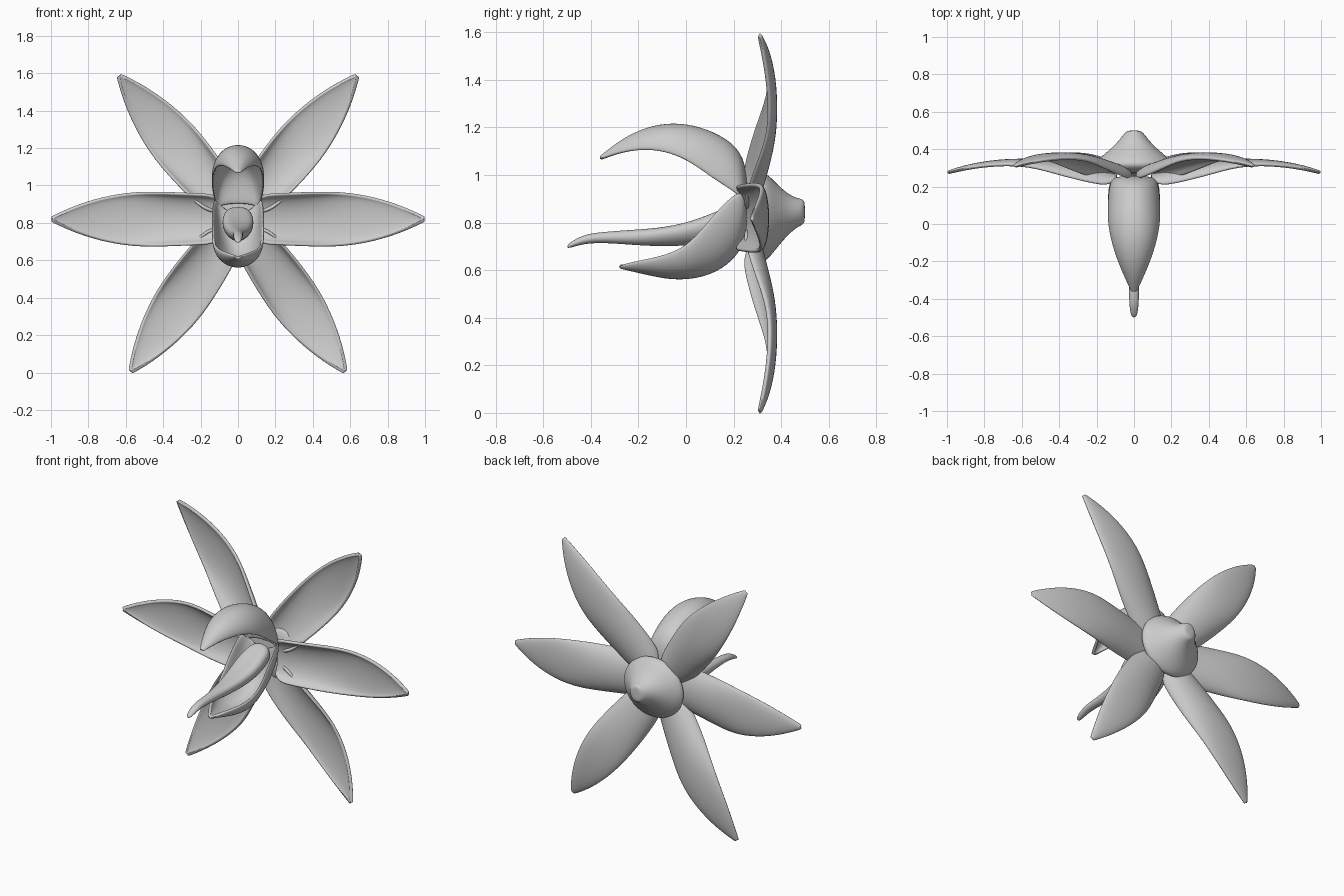
import bpy, math
from mathutils import Vector, Matrix


def finish(name, verts, faces, thickness=0, levels=2):
    me = bpy.data.meshes.new(name)
    me.from_pydata(verts, [], faces)
    me.update()
    for p in me.polygons:
        p.use_smooth = True
    ob = bpy.data.objects.new(name, me)
    bpy.context.collection.objects.link(ob)
    if thickness:
        s = ob.modifiers.new("thick", 'SOLIDIFY')
        s.thickness = thickness
        s.offset = 0
    m = ob.modifiers.new("smooth", 'SUBSURF')
    m.levels = m.render_levels = levels
    return ob


def petal(name, stations, thickness, matrix=None, cols=8):
    """Cupped sheet: each station is (half width, spine y, spine z, edge y, edge z)."""
    verts, faces = [], []
    for w, sy, sz, ey, ez in stations:
        for i in range(cols + 1):
            a = (2 * i / cols - 1) * math.pi / 2
            t = 1 - math.cos(a)
            v = Vector((w * math.sin(a), sy + t * (ey - sy), sz + t * (ez - sz)))
            verts.append(matrix @ v if matrix else v)
    n = cols + 1
    for r in range(len(stations) - 1):
        for i in range(cols):
            a = r * n + i
            faces.append((a, a + 1, a + n + 1, a + n))
    return finish(name, verts, faces, thickness)


def loft(name, rings, sides=12):
    """Closed body along y: each ring is (y, z, x radius, z radius, top dent)."""
    verts, faces = [], []
    for y, z, rx, rz, dent in rings:
        for i in range(sides):
            a = 2 * math.pi * i / sides
            up = math.sin(a)
            verts.append((rx * math.cos(a) * (1 + 0.2 * up * (dent > 0)), y,
                          z + rz * up - dent * max(0, up) ** 6))
    for r in range(len(rings) - 1):
        for i in range(sides):
            j = (i + 1) % sides
            a, b = r * sides, (r + 1) * sides
            faces.append((a + i, a + j, b + j, b + i))
    faces.append(tuple(reversed(range(sides))))
    faces.append(tuple(range((len(rings) - 1) * sides, len(rings) * sides)))
    return finish(name, verts, faces)


# six spreading outer petals, built pointing up then turned about the flower axis
profile = [(.10, .26, .09, .235, .09), (.132, .275, .14, .205, .14), (.134, .292, .22, .215, .22),
           (.143, .33, .40, .26, .40), (.144, .343, .56, .31, .56), (.116, .337, .73, .315, .73),
           (.065, .312, .88, .297, .88), (.013, .28, .985, .273, .985), (.005, .274, .995, .271, .995)]
narrow = [.5, .75, .88, .93, .94, .94, .95, 1, 1]
for label, angle, push in (("side", 90, 0), ("upper", 39.7, .034), ("lower", 144.9, .034)):
    for side, sgn in (("right", 1), ("left", -1)):
        m = (Matrix.Translation((0, push, .82))
             @ Matrix.Rotation(math.radians(angle * sgn), 4, 'Y'))
        st = [(p[0] * (1 if label == "side" else k),) + p[1:] for p, k in zip(profile, narrow)]
        petal(f"{label}_petal_{side}", st, .02, m)

# arched hood petal, closed at the back
petal("hood_petal", [
    (.10, .25, .90, .24, .88), (.118, .25, .99, .225, .91),
    (.128, .23, 1.10, .19, .935), (.136, .14, 1.168, .11, .985),
    (.137, .03, 1.207, .01, 1.06), (.118, -.08, 1.215, -.09, 1.10), (.085, -.19, 1.187, -.19, 1.108),
    (.045, -.28, 1.135, -.28, 1.092), (.012, -.35, 1.077, -.35, 1.068), (.006, -.36, 1.07, -.36, 1.066)], .018)

# scooped lower lip petal, closed at the back
petal("lip_petal", [
    (.10, .25, .86, .24, .92), (.12, .25, .74, .23, .93), (.133, .205, .65, .19, .915), (.136, .12, .588, .11, .83),
    (.136, .02, .565, .02, .715), (.12, -.07, .567, -.07, .67), (.085, -.15, .584, -.15, .65),
    (.045, -.22, .601, -.22, .636), (.012, -.27, .614, -.27, .622), (.006, -.28, .616, -.28, .62)], .018)

# central tongue with a grooved top and a thin drooping tip
loft("tongue", [
    (.25, .83, .06, .07, 0), (.20, .82, .08, .085, .03), (.10, .785, .088, .075, .03),
    (.0, .758, .075, .058, .02), (-.12, .742, .054, .044, .01), (-.24, .738, .034, .032, 0),
    (-.34, .738, .028, .024, 0), (-.42, .733, .027, .021, 0), (-.48, .709, .02, .014, 0),
    (-.50, .698, .01, .006, 0)])

# calyx cone at the back
loft("calyx", [
    (.27, .82, .11, .11, 0), (.285, .82, .18, .17, 0), (.315, .82, .225, .205, 0),
    (.35, .825, .195, .18, 0),
    (.385, .828, .15, .137, 0), (.43, .835, .098, .088, 0), (.47, .842, .066, .062, 0),
    (.495, .845, .045, .055, 0), (.50, .845, .02, .035, 0)])
